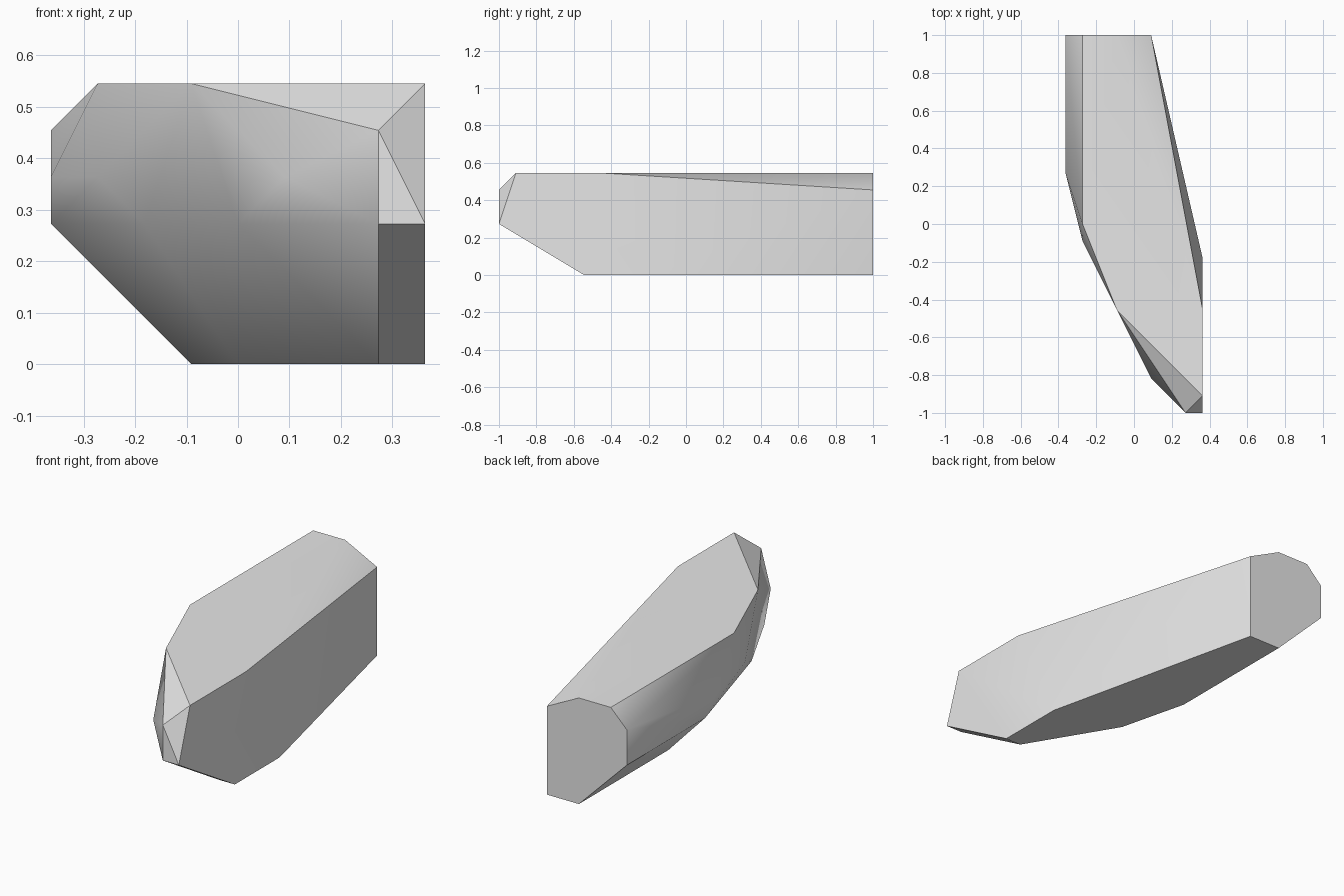
import bpy
import bmesh
import math

# Remove the default object only
default_cube = bpy.data.objects.get("Cube")
if default_cube:
    bpy.data.objects.remove(default_cube, do_unlink=True)

# Every corner sits on a coarse grid, so positions are counted in grid steps
STEP = 1 / 11


def make_material(name, color):
    material = bpy.data.materials.new(name)
    material.use_nodes = True
    material.diffuse_color = color
    shader = next(n for n in material.node_tree.nodes if n.type == "BSDF_PRINCIPLED")
    shader.inputs["Base Color"].default_value = color
    return material


def make_hull(name, outlines, material):
    """Wrap a convex skin around outlines stacked by height."""
    bm = bmesh.new()
    for height, outline in outlines.items():
        for x, y in outline:
            bm.verts.new((x * STEP, y * STEP, height * STEP))
    bmesh.ops.convex_hull(bm, input=bm.verts[:])
    loose = [v for v in bm.verts if not v.link_faces]
    bmesh.ops.delete(bm, geom=loose, context="VERTS")
    # Merge the triangles that share a plane
    bmesh.ops.dissolve_limit(bm, angle_limit=math.radians(0.5),
                             verts=bm.verts[:], edges=bm.edges[:])
    bmesh.ops.recalc_face_normals(bm, faces=bm.faces[:])

    mesh = bpy.data.meshes.new(name)
    bm.to_mesh(mesh)
    bm.free()
    mesh.materials.append(material)
    obj = bpy.data.objects.new(name, mesh)
    bpy.context.collection.objects.link(obj)
    return obj


# Outlines of the block, from the flat underside up to the flat top
block_outlines = {
    # underside
    0: [(1, 11), (-1, 11), (-1, 3), (0, -1), (3, -6), (4, -6), (4, -2)],
    # widest belt
    3: [(-4, 11), (-4, 4), (-2, -3), (0, -7), (3, -11), (4, -11)],
    # corners of the curved flank
    4: [(-4, 3), (-3, -1), (1, -9)],
    # chamfer below the top
    5: [(1, 11), (-4, 11), (3, -11)],
    # top
    6: [(-1, 11), (-3, 11), (-3, 0), (-1, -5), (4, -10), (4, -5)],
}

grey = make_material("plain grey", (0.8, 0.8, 0.8, 1))
block = make_hull("faceted_block", block_outlines, grey)

# Soft shading over shallow angles, crisp corners elsewhere
bpy.ops.object.select_all(action="DESELECT")
block.select_set(True)
bpy.context.view_layer.objects.active = block
bpy.ops.object.shade_smooth_by_angle(angle=math.radians(30))
